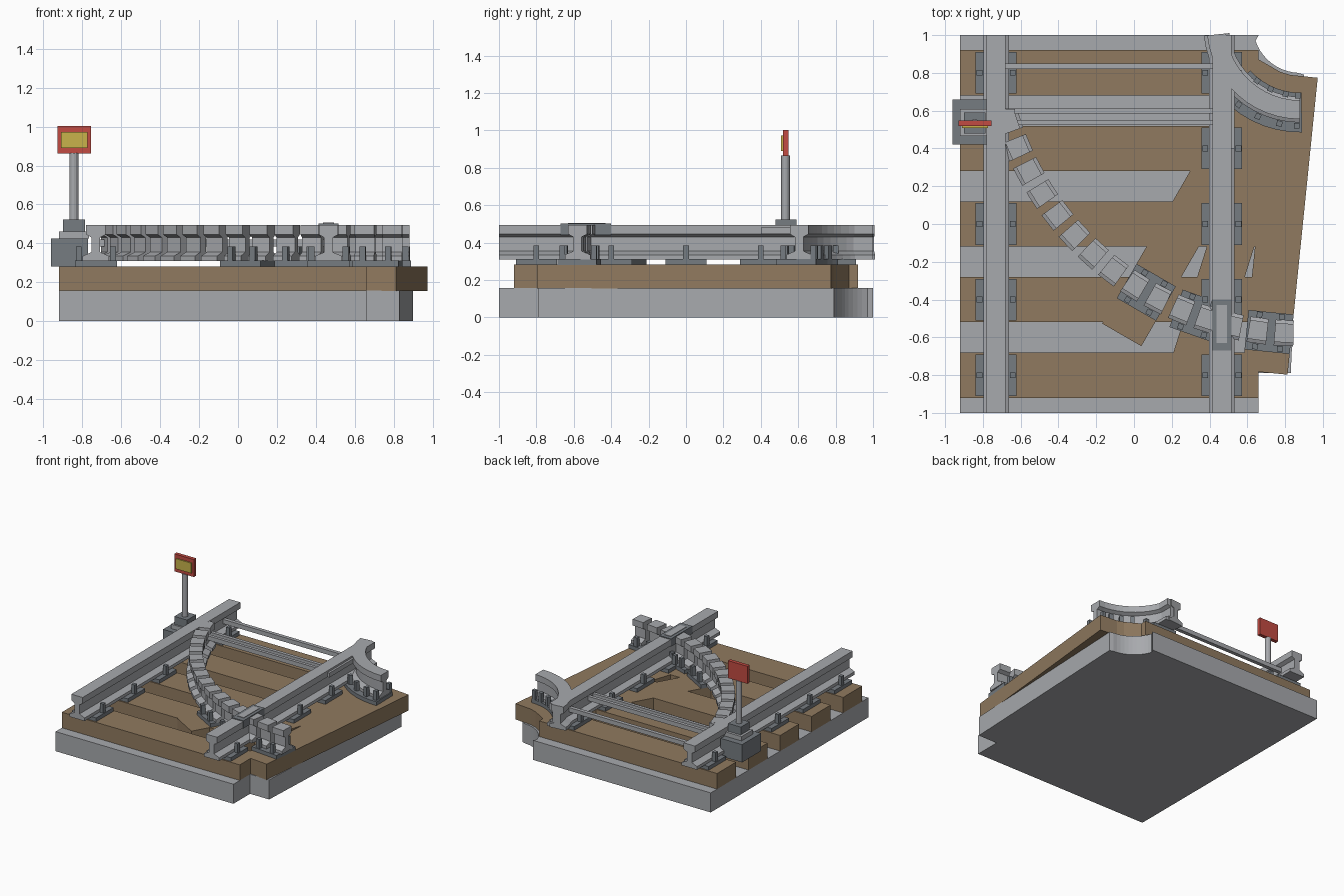
import bpy, bmesh, math
from mathutils import Matrix, Vector

if "Cube" in bpy.data.objects:
    bpy.data.objects.remove(bpy.data.objects["Cube"])


def mat(name, c):
    m = bpy.data.materials.new(name)
    m.diffuse_color = (*c, 1)
    m.use_nodes = True
    m.node_tree.nodes["Principled BSDF"].inputs["Base Color"].default_value = m.diffuse_color
    return m


GREY = mat("steel_grey", (0.39, 0.40, 0.42))
DARK = mat("dark_grey", (0.18, 0.20, 0.22))
BROWN = mat("wood_brown", (0.28, 0.195, 0.115))
RED = mat("sign_red", (0.54, 0.07, 0.055))
YELLOW = mat("sign_yellow", (0.58, 0.45, 0.07))

CX, CY = 0.88, 1.05      # centre of the curved track
R_IN, R_OUT = 0.445, 1.63


def finish(name, bm, material):
    bmesh.ops.recalc_face_normals(bm, faces=bm.faces)
    me = bpy.data.meshes.new(name)
    bm.to_mesh(me)
    bm.free()
    me.materials.append(material)
    ob = bpy.data.objects.new(name, me)
    bpy.context.collection.objects.link(ob)
    return ob


def box(name, x0, x1, y0, y1, z0, z1, material):
    bm = bmesh.new()
    bmesh.ops.create_cube(bm, size=1)
    for v in bm.verts:
        v.co = Vector(((x0, x1)[v.co.x > 0], (y0, y1)[v.co.y > 0], (z0, z1)[v.co.z > 0]))
    return finish(name, bm, material)


def polar(r, deg, z=0.0):
    a = math.radians(deg)
    return Vector((CX + r * math.cos(a), CY + r * math.sin(a), z))


def radial_box(name, r, deg, length, width, z0, z1, material):
    """Box centred on the curve, length along the radius."""
    ob = box(name, -length / 2, length / 2, -width / 2, width / 2, z0, z1, material)
    ob.data.transform(Matrix.Translation(polar(r, deg)) @ Matrix.Rotation(math.radians(deg), 4, 'Z'))
    return ob


def prism(name, pts, z0, z1, material):
    bm = bmesh.new()
    f = bm.faces.new([bm.verts.new((x, y, z0)) for x, y in pts])
    g = bmesh.ops.extrude_face_region(bm, geom=[f])
    for v in g["geom"]:
        if isinstance(v, bmesh.types.BMVert):
            v.co.z = z1
    return finish(name, bm, material)


# Rail cross-section: foot, web, head
half = [(0.068, 0.31), (0.068, 0.335), (0.022, 0.355), (0.022, 0.43), (0.05, 0.445), (0.05, 0.495)]
PROFILE = half + [(-u, z) for u, z in reversed(half)]


def sweep(name, frames, material):
    """Skin the rail profile through functions mapping (u, z) to space."""
    bm = bmesh.new()
    rings = [[bm.verts.new(f(u, z)) for u, z in PROFILE] for f in frames]
    n = len(PROFILE)
    for a, b in zip(rings, rings[1:]):
        for i in range(n):
            bm.faces.new((a[i], a[(i + 1) % n], b[(i + 1) % n], b[i]))
    bm.faces.new(rings[0])
    bm.faces.new(rings[-1])
    return finish(name, bm, material)


def arc_frame(r, deg):
    return lambda u, z: polar(r + u, deg, z)


# Ballast bed with a scooped corner
arc = [polar(0.25, 274 - i * (274 - 192) / 12).xy for i in range(13)]
prism("ballast_bed", [(-0.92, -1), (0.66, -1), (0.66, -0.79), (0.83, -0.79), (0.9, 0.79)]
      + [tuple(p) for p in arc[1:-1]] + [(0.66, 1), (-0.92, 1)], 0, 0.157, GREY)

# Straight sleepers
for i in range(5):
    y = -0.8 + 0.4 * i
    box("straight_sleeper", -0.92, 0.66, y - 0.12, y + 0.12, 0.155, 0.282, BROWN)

# Fanned sleepers under the curve
for deg, r1 in ((240, 1.89), (252.5, 1.86), (264.2, 1.845)):
    radial_box("fan_sleeper", (0.265 + r1) / 2, deg, r1 - 0.265, 0.24, 0.155, 0.282, BROWN)

# Straight rails with chairs and clips
for x in (-0.73, 0.465):
    sweep("straight_rail", [lambda u, z, y=y, x=x: Vector((x + u, y, z)) for y in (-1, 1)], GREY)
    for i in range(5):
        if x < 0 and i == 3:
            continue
        y = -0.8 + 0.4 * i
        box("rail_chair", x - 0.108, x + 0.108, y - 0.11, y + 0.11, 0.28, 0.312, DARK)
        for s in (-1, 1):
            cx = x + s * 0.088
            box("rail_clip", cx - 0.015, cx + 0.015, y - 0.015, y + 0.015, 0.31, 0.385, DARK)

# Inner curved rail on a curved chair
sweep("inner_curved_rail", [arc_frame(R_IN, 186 + i * 7) for i in range(13)], GREY)
ring = [(polar(0.355, 222 + i * 7), polar(0.565, 222 + i * 7)) for i in range(8)]
prism("curved_chair", [tuple(a.xy) for a, b in ring] + [tuple(b.xy) for a, b in reversed(ring)],
      0.28, 0.312, DARK)
for deg in (232, 245, 258, 268):
    for r in (R_IN - 0.075, R_IN + 0.085):
        radial_box("curve_clip", r, deg, 0.03, 0.03, 0.31, 0.385, DARK)

# Outer curved rail, made of short separate segments
for i in range(15):
    deg = 198.4 + 4.9 * i
    d = 1.75
    sweep("outer_rail_segment", [arc_frame(R_OUT, deg - d), arc_frame(R_OUT, deg + d)], GREY)
for deg in (240, 250.5, 264.2):
    radial_box("outer_chair", R_OUT, deg, 0.21, 0.24, 0.28, 0.312, DARK)
    for s in (-1, 1):
        for t in (-2.2, 2.2):
            radial_box("outer_clip", R_OUT + s * 0.085, deg + t, 0.03, 0.03, 0.31, 0.385, DARK)

# Crossing plate and switch blades
box("crossing_plate", 0.413, 0.517, -0.67, -0.4, 0.44, 0.502, DARK)
box("crossing_cap", 0.437, 0.493, -0.63, -0.43, 0.5, 0.506, GREY)
box("switch_blade", 0.51, 0.532, 0.4, 0.72, 0.445, 0.48, GREY)
box("switch_stub", -0.69, -0.63, 0.5, 0.61, 0.44, 0.494, GREY)

# Tie rods between the rails
for y0, y1 in ((0.82, 0.85), (0.585, 0.612), (0.525, 0.55)):
    box("tie_rod", -0.72, 0.45, y0, y1, 0.385, 0.42, GREY)

# Switch stand with signal
box("stand_base", -0.96, -0.77, 0.42, 0.66, 0.282, 0.425, DARK)
box("stand_plinth", -0.92, -0.765, 0.465, 0.61, 0.425, 0.46, GREY)
box("stand_cap", -0.9, -0.787, 0.478, 0.59, 0.46, 0.523, DARK)
bm = bmesh.new()
bmesh.ops.create_cone(bm, cap_ends=True, segments=12, radius1=0.023, radius2=0.023, depth=0.345,
                      matrix=Matrix.Translation((-0.843, 0.532, 0.692)))
finish("signal_post", bm, GREY)
box("signal_panel", -0.928, -0.755, 0.518, 0.547, 0.862, 1.002, RED)
box("signal_face", -0.91, -0.773, 0.509, 0.518, 0.89, 0.972, YELLOW)
